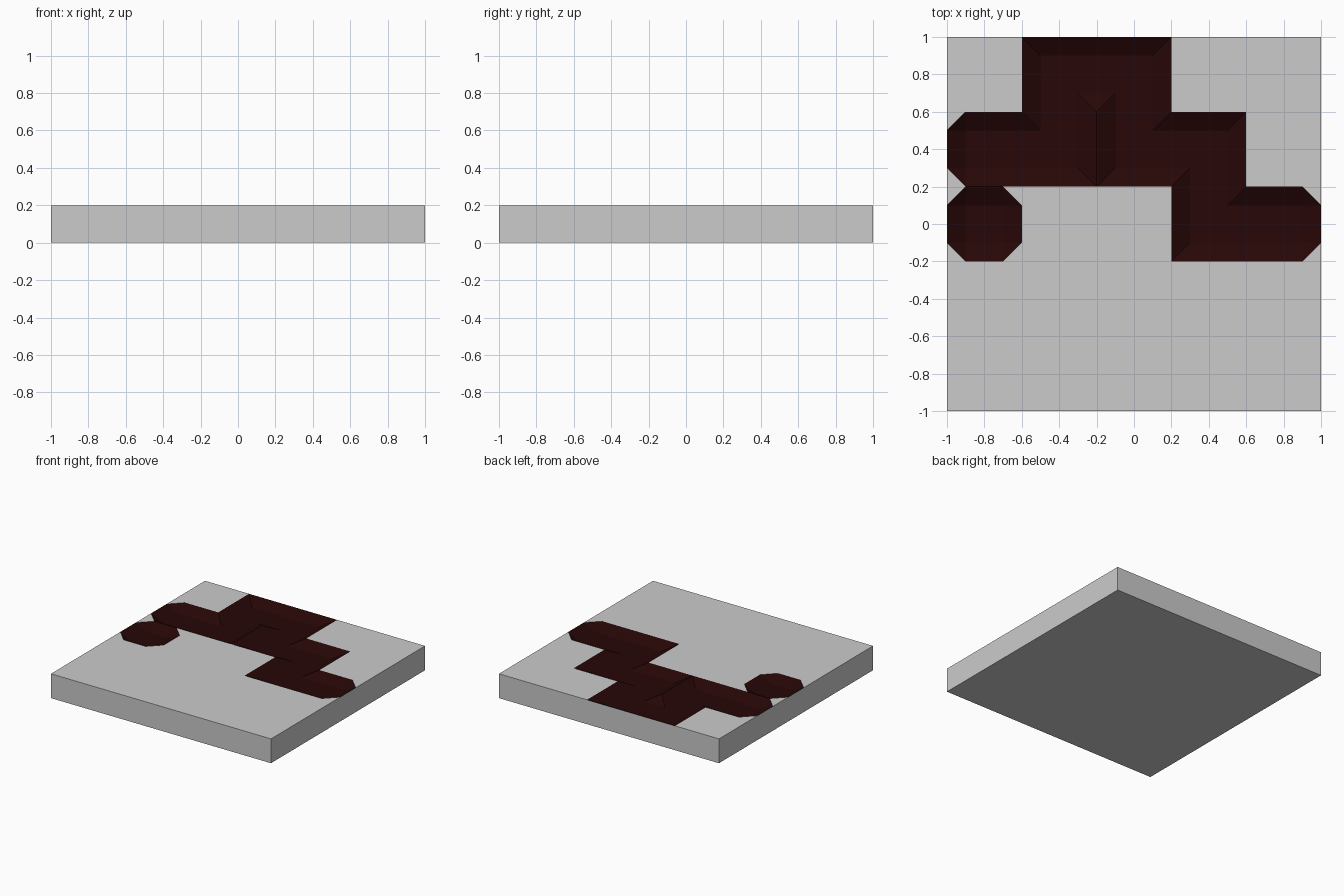
import bpy, bmesh

if "Cube" in bpy.data.objects:
    bpy.data.objects.remove(bpy.data.objects["Cube"])

# The tile is a 5 x 5 layout of cells; each cell is split 4 x 4 (step 0.1)
STEP, TOP, FLOOR = 0.1, 0.2, 0.15
PATH = [(0, 3), (1, 3), (1, 4), (2, 4), (2, 3), (3, 3), (3, 2), (4, 2)]
POOL = (0, 2)
CHAMFERED = {PATH[0], PATH[-1], POOL}

# Sunken grid points: inside every cell, and across edges joining consecutive cells
low = set()
for c, r in PATH + [POOL]:
    low |= {(4 * c + a, 4 * r + b) for a in (1, 2, 3) for b in (1, 2, 3)}
for (c0, r0), (c1, r1) in zip(PATH, PATH[1:]):
    for k in (1, 2, 3):
        if r0 == r1:
            low.add((4 * max(c0, c1), 4 * r0 + k))
        else:
            low.add((4 * c0 + k, 4 * max(r0, r1)))


def position(p):
    return (p[0] * STEP - 1, p[1] * STEP - 1, FLOOR if p in low else TOP)


def split(i, j):
    """Quad of the grid, cut into triangles where a corner bends."""
    q = [(i, j), (i + 1, j), (i + 1, j + 1), (i, j + 1)]
    sunk = [p in low for p in q]
    n = sum(sunk)
    if n not in (1, 3):
        return [q]
    odd = sunk.index(n == 1)
    if n == 1 and (i // 4, j // 4) in CHAMFERED:
        odd += 1          # cut the corner off instead of mitring it
    q = [q[(odd + k) % 4] for k in range(4)]
    return [q[:3], [q[0], q[2], q[3]]]


def make_object(name, polygons):
    bm = bmesh.new()
    for poly in polygons:
        bm.faces.new([bm.verts.new(co) for co in poly])
    bmesh.ops.remove_doubles(bm, verts=bm.verts, dist=1e-4)
    mesh = bpy.data.meshes.new(name)
    bm.to_mesh(mesh)
    bm.free()
    obj = bpy.data.objects.new(name, mesh)
    bpy.context.collection.objects.link(obj)
    return obj


# Sort the top surface into flat ground and sunken channel
ground, channel = [], []
for i in range(20):
    for j in range(20):
        for poly in split(i, j):
            target = channel if any(p in low for p in poly) else ground
            target.append([position(p) for p in poly])

# Slab sides and underside
rim = [(-1, -1), (1, -1), (1, 1), (-1, 1)]
for (x0, y0), (x1, y1) in zip(rim, rim[1:] + rim[:1]):
    ground.append([(x0, y0, 0), (x1, y1, 0), (x1, y1, TOP), (x0, y0, TOP)])
ground.append([(x, y, 0) for x, y in reversed(rim)])

make_object("tile_slab", ground)
bed = make_object("sunken_channel", channel)

# Dark red channel
red = bpy.data.materials.new("dark_red")
red.diffuse_color = (0.02, 0.002, 0.002, 1)
red.use_nodes = True
red.node_tree.nodes["Principled BSDF"].inputs["Base Color"].default_value = red.diffuse_color
bed.data.materials.append(red)
